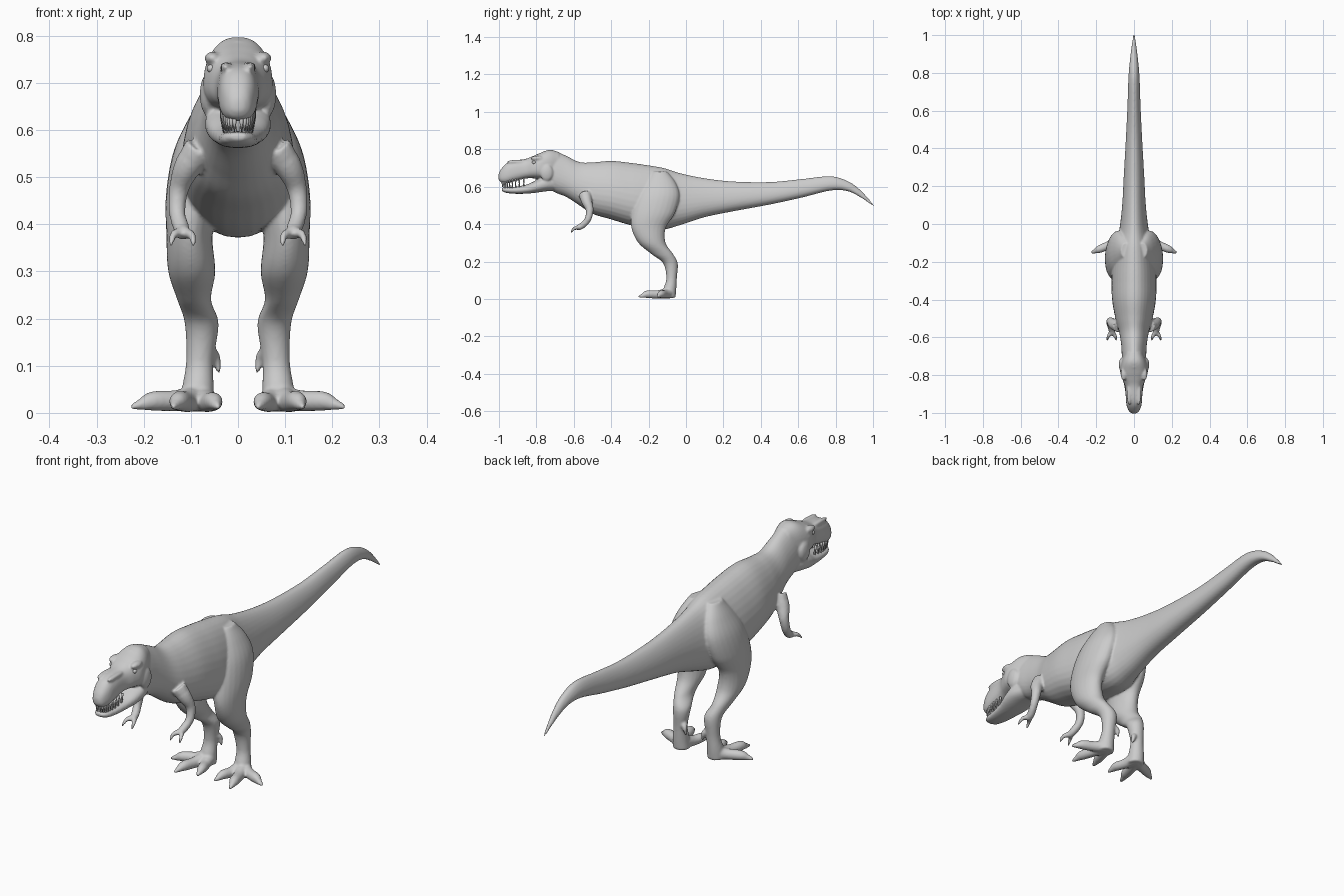
import bpy, bmesh, math
from mathutils import Vector

SIDES = (-1, 1)


def spline(pts, sub=6):
    """Catmull-Rom through tuples of any length."""
    p = [Vector(q) for q in pts]
    p = [2 * p[0] - p[1]] + p + [2 * p[-1] - p[-2]]
    out = []
    for i in range(1, len(p) - 2):
        a, b, c, d = p[i - 1:i + 3]
        for k in range(sub):
            t = k / sub
            out.append(0.5 * (2 * b + (c - a) * t + (2 * a - 5 * b + 4 * c - d) * t * t
                              + (3 * b - a - 3 * c + d) * t ** 3))
    return out + [p[-2]]


def skin(bm, rings):
    """Bridge rings of points and cap both ends."""
    vs = [[bm.verts.new(co) for co in r] for r in rings]
    n = len(vs[0])
    for a, b in zip(vs, vs[1:]):
        for i in range(n):
            bm.faces.new((a[i], a[(i + 1) % n], b[(i + 1) % n], b[i]))
    bm.faces.new(vs[0][::-1])
    bm.faces.new(vs[-1])


def circle(n, power=2.0):
    for i in range(n):
        a = math.tau * i / n
        c, s = math.cos(a), math.sin(a)
        yield (math.copysign(abs(c) ** (2 / power), c), math.copysign(abs(s) ** (2 / power), s))


def loft_y(bm, stations, pear=0.0, power=2.0):
    """Stations: y, top, bottom, half width."""
    skin(bm, [[(w * c * (1 - pear * s), y, (t + b) / 2 + (t - b) / 2 * s)
               for c, s in circle(32, power)] for y, t, b, w in spline(stations)])


def loft_z(bm, stations, side):
    """Stations: z, centre x, centre y, radius x, radius y."""
    skin(bm, [[(side * (x + rx * c), y + ry * s, z) for c, s in circle(24)]
              for z, x, y, rx, ry in spline(stations)])


def tube(bm, path, side):
    """Path points: x, y, z, radius."""
    pts = spline(path)
    rings = []
    for i, p in enumerate(pts):
        t = (pts[min(i + 1, len(pts) - 1)] - pts[max(i - 1, 0)]).to_3d().normalized()
        u = t.cross(Vector((0.3, 0.2, 1)) if abs(t.z) < 0.8 else Vector((1, 0, 0))).normalized()
        v = t.cross(u)
        rings.append([Vector((side * q.x, q.y, q.z)) for q in
                      (p.to_3d() + max(p[3], 0.003) * (u * c + v * s) for c, s in circle(12))])
    skin(bm, rings)


def blob(bm, center, radii):
    vs = bmesh.ops.create_uvsphere(bm, u_segments=20, v_segments=12, radius=1)["verts"]
    for v in vs:
        v.co = Vector([c + r * k for c, r, k in zip(center, radii, v.co)])


def finish(bm, name):
    bmesh.ops.recalc_face_normals(bm, faces=bm.faces[:])
    for f in bm.faces:
        f.smooth = True
    me = bpy.data.meshes.new(name)
    bm.to_mesh(me)
    bm.free()
    ob = bpy.data.objects.new(name, me)
    bpy.context.collection.objects.link(ob)
    return ob


bm = bmesh.new()
# torso, neck and tail
loft_y(bm, [(-.76, .79, .63, .055), (-.71, .795, .575, .062), (-.64, .765, .545, .066),
            (-.57, .732, .50, .077), (-.50, .73, .455, .096), (-.40, .738, .425, .113),
            (-.30, .728, .395, .116), (-.22, .717, .38, .112), (-.12, .70, .372, .10),
            (-.03, .672, .395, .076), (.10, .645, .437, .061), (.25, .628, .468, .053),
            (.45, .625, .505, .042), (.62, .641, .542, .034), (.77, .656, .579, .029),
            (.86, .632, .577, .022), (.93, .585, .545, .014), (1.005, .503, .493, .004)],
       pear=.22, power=2.1)
# skull and upper snout
loft_y(bm, [(-.68, .785, .65, .045), (-.73, .797, .63, .065), (-.78, .780, .64, .073),
            (-.82, .763, .645, .062), (-.86, .748, .643, .047), (-.92, .740, .628, .043),
            (-.96, .724, .618, .039), (-.99, .692, .624, .027), (-1.003, .665, .64, .012)],
       pear=.08, power=2.5)
# lower jaw
loft_y(bm, [(-.69, .66, .58, .05), (-.75, .655, .575, .069), (-.80, .635, .568, .066),
            (-.85, .612, .563, .053), (-.91, .600, .562, .043), (-.96, .597, .567, .034),
            (-.985, .594, .577, .018)], power=2.4)

for s in SIDES:
    # brow, cheek, snout ridge
    blob(bm, (s * .054, -.795, .752), (.017, .034, .014))
    blob(bm, (s * .064, -.745, .675), (.017, .035, .045))
    blob(bm, (s * .026, -.90, .733), (.012, .06, .011))
    # hind leg
    loft_z(bm, [(.68, .045, -.14, .025, .04), (.62, .065, -.14, .042, .085),
                (.55, .082, -.15, .056, .115), (.46, .095, -.175, .058, .117),
                (.38, .103, -.20, .049, .092), (.30, .098, -.182, .05, .073),
                (.24, .093, -.127, .036, .058), (.19, .077, -.083, .036, .039),
                (.11, .081, -.077, .029, .028), (.05, .085, -.087, .034, .035),
                (.006, .085, -.09, .036, .034)], s)
    # toes
    for toe in ([(.085, -.085, .032, .03), (.13, -.11, .026, .023), (.18, -.132, .025, .021),
                 (.205, -.143, .018, .013), (.228, -.152, .012, .005)],
                [(.09, -.09, .032, .03), (.11, -.15, .024, .023), (.125, -.205, .025, .021),
                 (.132, -.23, .018, .013), (.138, -.255, .012, .005)],
                [(.08, -.09, .032, .03), (.064, -.14, .023, .022), (.052, -.18, .024, .02),
                 (.047, -.205, .018, .013), (.042, -.228, .012, .005)],
                [(.06, -.07, .13, .016), (.047, -.058, .115, .011), (.04, -.06, .085, .005)]):
        tube(bm, toe, s)
    # arm and two fingers
    tube(bm, [(.08, -.54, .56, .035), (.108, -.53, .52, .029), (.125, -.515, .475, .021),
              (.129, -.525, .425, .018), (.12, -.555, .392, .017), (.115, -.58, .38, .015)], s)
    for finger in ([(.118, -.57, .382, .013), (.136, -.595, .378, .009), (.142, -.618, .355, .004)],
                   [(.114, -.57, .382, .013), (.098, -.598, .376, .009), (.094, -.618, .352, .004)]):
        tube(bm, finger, s)

# fuse everything into one smooth skin
body = finish(bm, "dinosaur_body")
rm = body.modifiers.new("fuse", "REMESH")
rm.mode = "VOXEL"
rm.voxel_size = .005
rm.use_smooth_shade = True
sm = body.modifiers.new("soften", "SMOOTH")
sm.factor = .5
sm.iterations = 5

# eyes
bm = bmesh.new()
for s in SIDES:
    blob(bm, (s * .057, -.812, .730), (.009, .011, .009))
finish(bm, "eyes")

# teeth in a U along both jaws
bm = bmesh.new()
for base, tip, n, w, front in ((.635, .596, 20, .034, -.982), (.588, .618, 18, .029, -.972)):
    for i in range(n):
        a = math.pi * (i + .5) / n
        c, d = math.cos(a), math.sin(a) ** .8
        x, y = w * math.copysign(abs(c) ** .6, c), -.85 + (front + .85) * d
        lift = .012 * (1 - d)
        skin(bm, [[(x + r * p, y + r * q, z + lift) for p, q in circle(6)]
                  for z, r in ((base, .005), ((base + tip) / 2, .004), (tip, .0006))])
finish(bm, "teeth")
